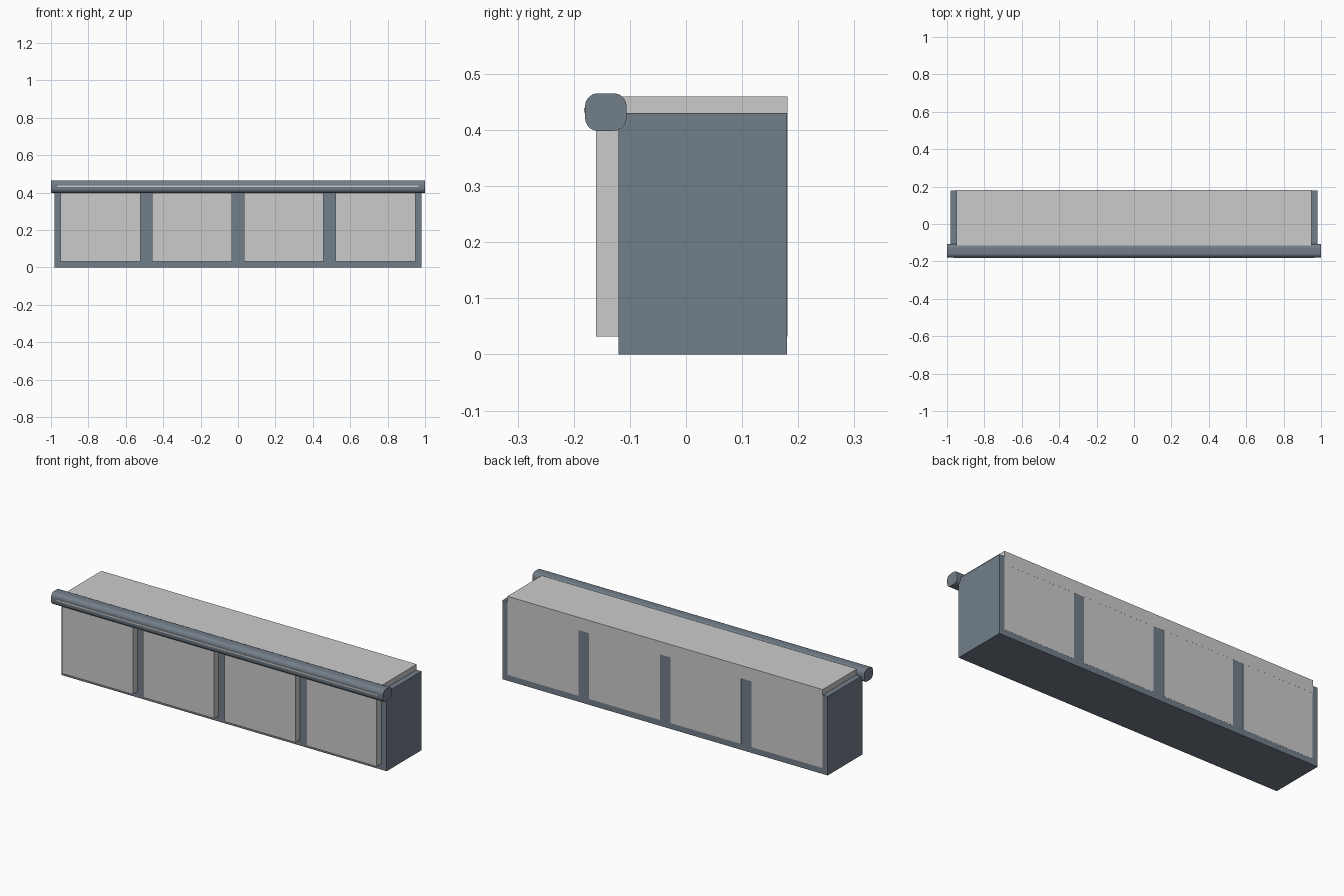
import bpy, bmesh, math
from mathutils import Vector

if "Cube" in bpy.data.objects:
    bpy.data.objects.remove(bpy.data.objects["Cube"])


def material(name, colour):
    m = bpy.data.materials.new(name)
    m.diffuse_color = (*colour, 1)
    m.use_nodes = True
    m.node_tree.nodes["Principled BSDF"].inputs["Base Color"].default_value = m.diffuse_color
    return m


DARK = material("dark_slate", (0.17, 0.21, 0.25))


def box(name, lo, hi, mat=None):
    bm = bmesh.new()
    bmesh.ops.create_cube(bm, size=1)
    lo, hi = Vector(lo), Vector(hi)
    for v in bm.verts:
        v.co = (lo + hi) / 2 + v.co * (hi - lo)
    return finish(name, bm, mat)


def finish(name, bm, mat):
    me = bpy.data.meshes.new(name)
    bm.to_mesh(me)
    bm.free()
    ob = bpy.data.objects.new(name, me)
    bpy.context.collection.objects.link(ob)
    if mat:
        me.materials.append(mat)
    return ob


# Four cabinet modules, each with a light box pushed through to the front
W = 0.49
for i in range(4):
    x = -2 * W + i * W
    box(f"cabinet_{i+1}", (x, -0.12, 0), (x + W, 0.18, 0.43), DARK)
    box(f"drawer_{i+1}", (x + 0.031, -0.16, 0.032), (x + W - 0.032, 0.1805, 0.402))

# Top slab, sunk into the cabinets
box("top_slab", (-0.95, -0.12, 0.39), (0.95, 0.1808, 0.46))

# Rounded-square rail along the front top edge
cy, cz, hy, hz, r = -0.143, 0.432, 0.037, 0.0335, 0.023
bm = bmesh.new()
ring = []
for k, (sy, sz) in enumerate([(1, 1), (-1, 1), (-1, -1), (1, -1)]):
    for j in range(6):
        a = math.radians(90 * k + 18 * j)
        ring.append(bm.verts.new((-1, cy + sy * (hy - r) + r * math.cos(a),
                                  cz + sz * (hz - r) + r * math.sin(a))))
face = bm.faces.new(ring)
ext = bmesh.ops.extrude_face_region(bm, geom=[face], use_keep_orig=True)
for v in ext["geom"]:
    if isinstance(v, bmesh.types.BMVert):
        v.co.x = 1
bmesh.ops.recalc_face_normals(bm, faces=bm.faces)
rail = finish("front_rail", bm, DARK)
bpy.context.view_layer.objects.active = rail
rail.select_set(True)
bpy.ops.object.shade_smooth_by_angle(angle=math.radians(35))

# Thin light strip on the rail
box("rail_strip", (-0.965, -0.182, 0.431), (0.965, -0.17, 0.439))
